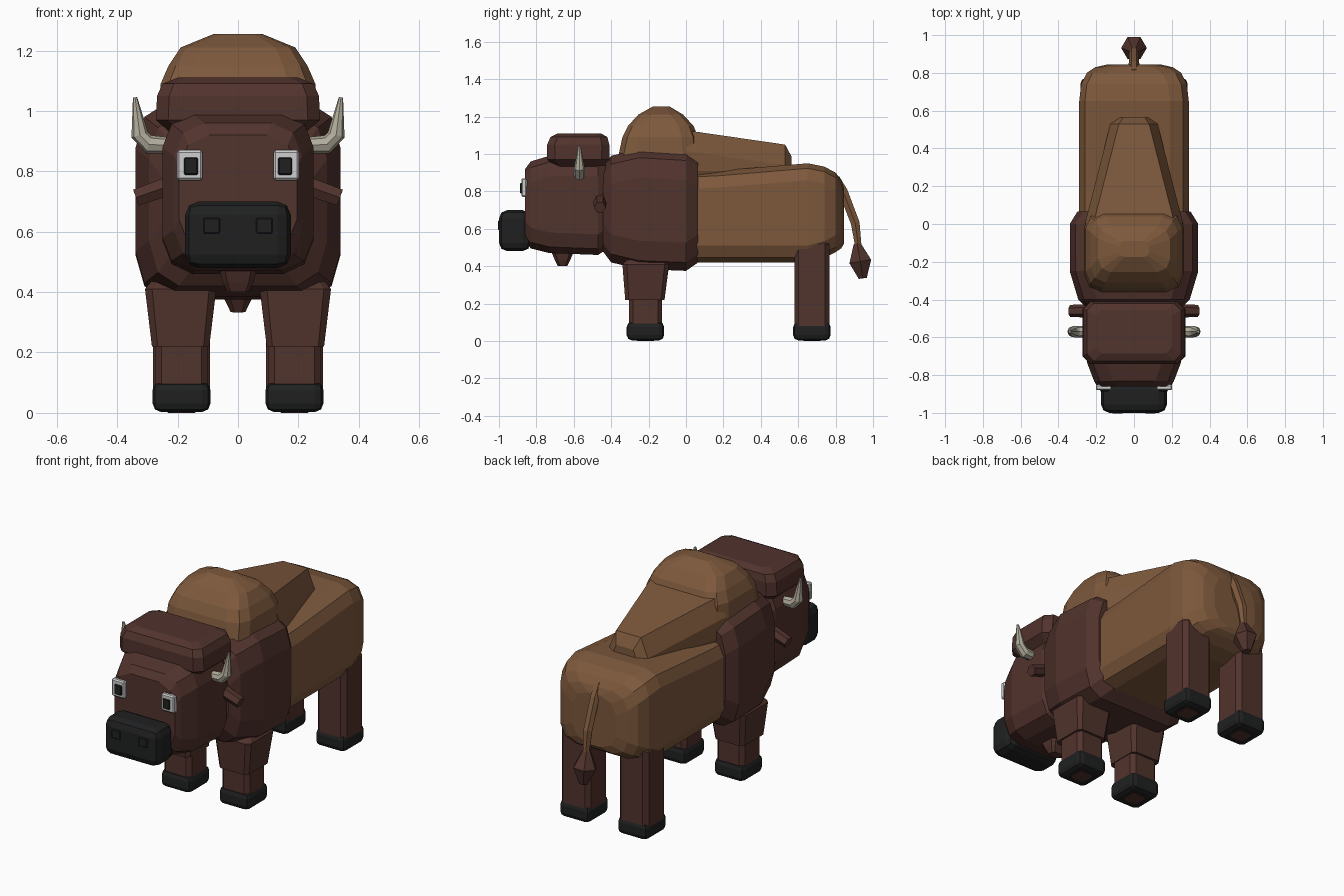
import bpy, bmesh
from math import cos, sin, tau
from mathutils import Vector

cube = bpy.data.objects.get("Cube")
if cube:
    bpy.data.objects.remove(cube, do_unlink=True)


def material(name, r, g, b):
    m = bpy.data.materials.new(name)
    m.use_nodes = True
    m.diffuse_color = (r, g, b, 1)
    m.node_tree.nodes["Principled BSDF"].inputs["Base Color"].default_value = (r, g, b, 1)
    return m


TAN = material("tan fur", 0.205, 0.099, 0.045)
BROWN = material("dark brown fur", 0.083, 0.033, 0.026)
CHARCOAL = material("charcoal", 0.014, 0.0145, 0.015)
HORN = material("horn ivory", 0.44, 0.41, 0.33)
WHITE = material("eye white", 0.62, 0.62, 0.62)


def finish(name, mat, bm):
    bmesh.ops.recalc_face_normals(bm, faces=bm.faces)
    mesh = bpy.data.meshes.new(name)
    bm.to_mesh(mesh)
    bm.free()
    mesh.materials.append(mat)
    ob = bpy.data.objects.new(name, mesh)
    bpy.context.collection.objects.link(ob)


def skin(name, mat, rings):
    """Bridge rings of points and cap both ends."""
    bm = bmesh.new()
    loops = [[bm.verts.new(p) for p in ring] for ring in rings]
    n = len(loops[0])
    for a, b in zip(loops, loops[1:]):
        for i in range(n):
            j = (i + 1) % n
            bm.faces.new((a[i], a[j], b[j], b[i]))
    bm.faces.new(loops[0])
    bm.faces.new(loops[-1])
    finish(name, mat, bm)


def section(u0, u1, v0, v1, bu, bv, soft):
    """Rectangle with cut corners; soft adds a middle point to each corner."""
    pts = []
    for u, v, su, sv in ((u1, v0, -1, 1), (u1, v1, -1, -1), (u0, v1, 1, -1), (u0, v0, 1, 1)):
        corner = [(u + su * bu, v), (u, v + sv * bv)]
        if soft:
            corner.insert(1, (u + su * bu * 0.3, v + sv * bv * 0.3))
        pts += corner if su != sv else corner[::-1]
    return pts


def loft_y(name, mat, rows, bu, bv, soft=True):
    """Rows along y: y, half width, low z, high z."""
    skin(name, mat, [[(u, y, v) for u, v in section(-w, w, lo, hi, bu, bv, soft)]
                     for y, w, lo, hi in rows])


def loft_z(name, mat, rows, cut, x=0, soft=False):
    """Rows along z: z, half width, low y, high y; cut is a share of the width."""
    skin(name, mat, [[(u + x, v, z) for u, v in
                      section(-w, w, lo, hi, w * cut, w * cut, soft)]
                     for z, w, lo, hi in rows])


def block(name, mat, centre, size, bevel, segments=1):
    bm = bmesh.new()
    bmesh.ops.create_cube(bm, size=1)
    for v in bm.verts:
        v.co = Vector(centre) + Vector(a * b for a, b in zip(v.co, size))
    bmesh.ops.bevel(bm, geom=bm.edges[:], offset=bevel, segments=segments,
                    profile=0.5, affect='EDGES')
    finish(name, mat, bm)


def tube(name, mat, path, sides=6):
    """Path rows: x, y, z, radius."""
    pts = [Vector(p[:3]) for p in path]
    rings = []
    for i, p in enumerate(pts):
        d = (pts[min(i + 1, len(pts) - 1)] - pts[max(i - 1, 0)]).normalized()
        # The paths lie in a plane of constant x or constant y
        a = Vector((1, 0, 0)) if abs(d.x) < 1e-4 else Vector((0, 1, 0))
        b = d.cross(a)
        rings.append([p + path[i][3] * (a * cos(k * tau / sides) + b * sin(k * tau / sides))
                      for k in range(sides)])
    skin(name, mat, rings)


# Torso
loft_y("rear_body", TAN, [(-0.05, 0.29, 0.42, 0.9), (0.17, 0.29, 0.42, 0.91),
                          (0.65, 0.29, 0.42, 0.95), (0.74, 0.28, 0.445, 0.932),
                          (0.8, 0.25, 0.475, 0.9), (0.83, 0.205, 0.495, 0.86),
                          (0.845, 0.14, 0.52, 0.82)], 0.1, 0.09)
loft_y("back_ridge", TAN, [(0.0, 0.26, 0.8, 1.125), (0.06, 0.245, 0.8, 1.118),
                           (0.53, 0.125, 0.8, 1.05), (0.565, 0.1, 0.8, 0.985)],
       0.045, 0.11, False)
loft_z("shoulder_hump", TAN, [(0.95, 0.265, -0.37, 0.08), (1.09, 0.256, -0.34, 0.065),
                              (1.15, 0.23, -0.31, 0.04), (1.21, 0.19, -0.255, -0.015),
                              (1.255, 0.08, -0.175, -0.09)], 0.35, soft=True)
loft_y("chest_mane", BROWN, [(-0.445, 0.25, 0.48, 0.93), (-0.4, 0.295, 0.42, 0.99),
                             (-0.25, 0.34, 0.385, 1.025), (0.0, 0.34, 0.375, 1.01),
                             (0.065, 0.3, 0.42, 0.98)], 0.1, 0.15)

# Head
loft_y("head", BROWN, [(-0.86, 0.195, 0.53, 0.92), (-0.83, 0.212, 0.495, 0.96),
                       (-0.73, 0.25, 0.47, 0.99), (-0.47, 0.25, 0.46, 0.99),
                       (-0.41, 0.22, 0.5, 0.95)], 0.1, 0.11)
loft_z("hair_cap", BROWN, [(0.925, 0.22, -0.7, -0.45), (0.97, 0.272, -0.742, -0.41),
                           (1.05, 0.268, -0.742, -0.41), (1.09, 0.25, -0.725, -0.42),
                           (1.11, 0.2, -0.685, -0.455)], 0.15)
loft_z("beard", BROWN, [(0.5, 0.07, -0.73, -0.59), (0.43, 0.05, -0.7, -0.62),
                        (0.4, 0.035, -0.685, -0.635)], 0.3)
block("muzzle", CHARCOAL, (0, -0.915, 0.59), (0.35, 0.17, 0.22), 0.045, 2)

# Paired parts
for s, label in ((1, "left"), (-1, "right")):
    block(label + "_nostril", CHARCOAL, (s * 0.087, -1.0, 0.62), (0.056, 0.009, 0.052), 0.004)
    block(label + "_eye", WHITE, (s * 0.16, -0.865, 0.82), (0.084, 0.03, 0.1), 0.007)
    block(label + "_pupil", CHARCOAL, (s * 0.156, -0.882, 0.817), (0.046, 0.009, 0.058), 0.004)
    tube(label + "_horn", HORN, [(s * 0.2, -0.57, 0.885, 0.025), (s * 0.295, -0.57, 0.889, 0.031),
                                 (s * 0.325, -0.57, 0.92, 0.029),
                                 (s * 0.341, -0.57, 1.045, 0.007)], 8)
    tube(label + "_ear", BROWN, [(s * 0.2, -0.46, 0.763, 0.034), (s * 0.25, -0.46, 0.744, 0.035),
                                 (s * 0.338, -0.46, 0.713, 0.032)])
    # Flared front thigh, tucked in under the chest
    loft_z(label + "_front_thigh", BROWN, [(0.22, 0.095, -0.325, -0.115),
                                           (0.41, 0.118, -0.34, -0.09),
                                           (0.45, 0.085, -0.3, -0.12)], 0.2, s * 0.19)
    # Shins end in a small sole patch
    for end, y, top, w in (("front", -0.217, 0.3, 0.088), ("rear", 0.673, 0.545, 0.094)):
        loft_z(f"{label}_{end}_shin", BROWN,
               [(0.0, 0.045, y - 0.045, y + 0.045), (0.06, w, y - w, y + w),
                (top - 0.03, w, y - w, y + w), (top, w * 0.8, y - w * 0.8, y + w * 0.8)],
               0.25, s * 0.187)
        block(f"{label}_{end}_hoof", CHARCOAL, (s * 0.187, y, 0.053), (0.192, 0.2, 0.1), 0.028, 2)

# Tail
tube("tail", TAN, [(0, 0.8, 0.87, 0.025), (0, 0.84, 0.8, 0.028),
                   (0, 0.905, 0.63, 0.027), (0, 0.925, 0.48, 0.018)])
tube("tail_tuft", BROWN, [(0, 0.915, 0.52, 0.022), (0, 0.932, 0.425, 0.068),
                          (0, 0.945, 0.335, 0.025)])
